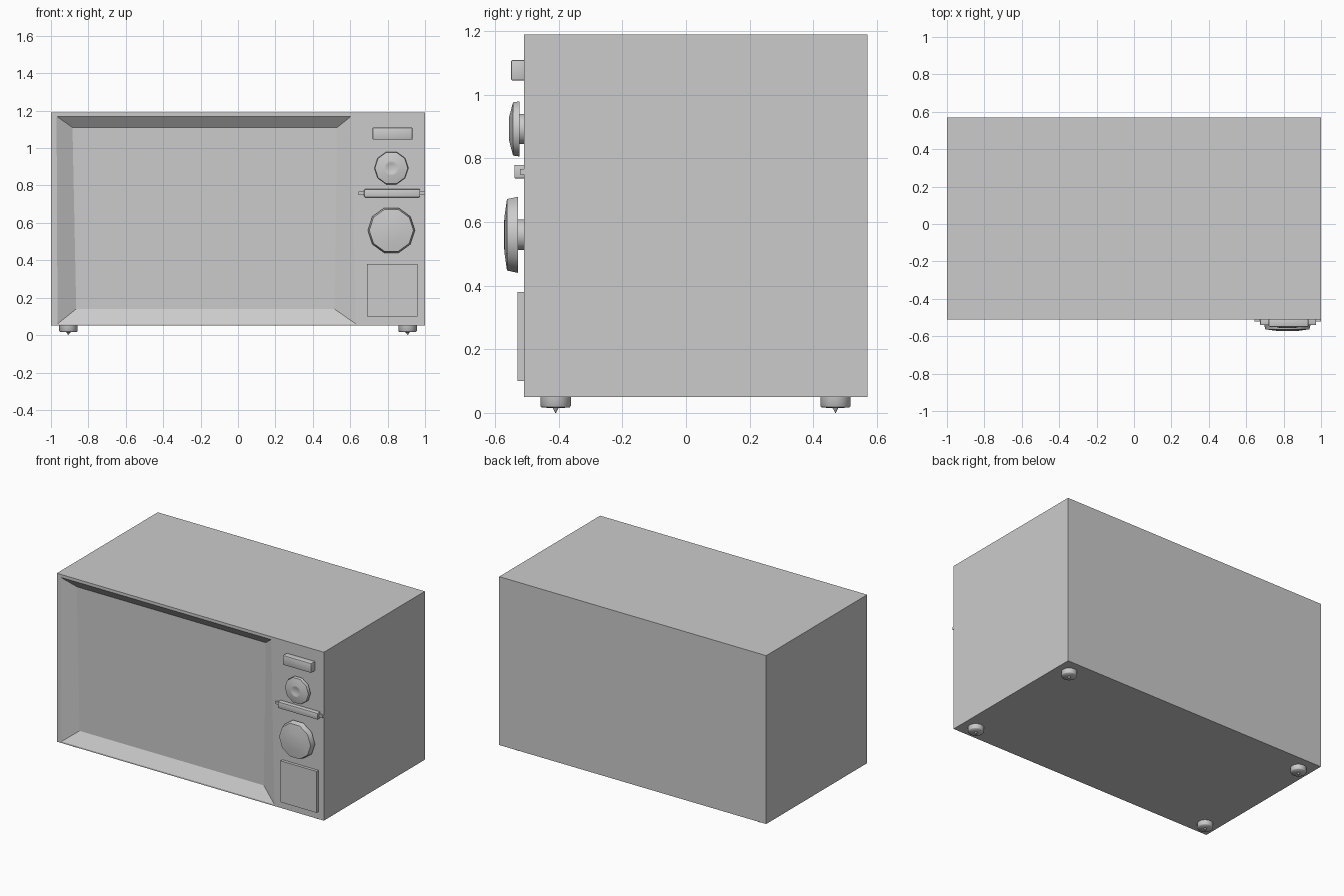
import bpy, bmesh, math
from mathutils import Matrix, Vector

if "Cube" in bpy.data.objects:
    bpy.data.objects.remove(bpy.data.objects["Cube"])

FRONT = -0.51


def finish(name, bm, angle):
    bmesh.ops.recalc_face_normals(bm, faces=bm.faces)
    me = bpy.data.meshes.new(name)
    bm.to_mesh(me)
    bm.free()
    ob = bpy.data.objects.new(name, me)
    bpy.context.collection.objects.link(ob)
    bpy.ops.object.select_all(action='DESELECT')
    ob.select_set(True)
    bpy.context.view_layer.objects.active = ob
    bpy.ops.object.shade_smooth_by_angle(angle=math.radians(angle))
    return ob


def box(name, x, y, z, bevel=0.0):
    bm = bmesh.new()
    size = [b - a for a, b in (x, y, z)]
    mid = [(a + b) / 2 for a, b in (x, y, z)]
    bmesh.ops.create_cube(bm, size=1, matrix=Matrix.Translation(mid) @ Matrix.Diagonal((*size, 1)))
    if bevel:
        bmesh.ops.bevel(bm, geom=bm.edges[:], offset=bevel, segments=2, profile=0.5, affect='EDGES')
    return finish(name, bm, 40)


def lathe(name, profile, sides, matrix, angle=50):
    """Revolve (radius, height) points about local z, capping both ends."""
    bm = bmesh.new()
    rings = [[bm.verts.new(matrix @ Vector((r * math.cos(2 * math.pi * i / sides),
                                            r * math.sin(2 * math.pi * i / sides), h)))
              for i in range(sides)] for r, h in profile]
    for a, b in zip(rings, rings[1:]):
        for i in range(sides):
            j = (i + 1) % sides
            bm.faces.new((a[i], a[j], b[j], b[i]))
    bm.faces.new(rings[0])
    bm.faces.new(rings[-1])
    return finish(name, bm, angle)


# Casing with a slanted, sunken door window in the front
bm = bmesh.new()


def loop(points, y):
    return [bm.verts.new((x, y, z)) for x, z in points]


outline = [(-1, 0.05), (1, 0.05), (1, 1.19), (-1, 1.19)]
back = loop(outline, 0.57)
front = loop(outline, FRONT)
rim = loop([(-0.965, 0.06), (0.63, 0.06), (0.605, 1.17), (-0.97, 1.17)], FRONT)
pane = loop([(-0.865, 0.14), (0.515, 0.14), (0.53, 1.11), (-0.885, 1.11)], FRONT + 0.05)
for a, b in ((back, front), (front, rim), (rim, pane)):
    for i in range(4):
        j = (i + 1) % 4
        bm.faces.new((a[i], a[j], b[j], b[i]))
bm.faces.new(back)
bm.faces.new(pane)
finish("casing", bm, 25)

# Control panel blocks
box("display", (0.72, 0.933), (-0.55, FRONT + 0.01), (1.045, 1.11), 0.005)
box("divider_bar", (0.675, 0.973), (-0.54, FRONT + 0.01), (0.737, 0.78), 0.004)
box("divider_pin", (0.645, 1.0), (-0.522, FRONT + 0.002), (0.75, 0.767))
box("door_button", (0.69, 0.96), (-0.53, FRONT + 0.01), (0.10, 0.38))


# Ten-sided dials; local z points out of the front
def dial(name, z, profile):
    lathe(name, profile, 10,
          Matrix.Translation((0.82, FRONT, z)) @ Matrix.Rotation(math.pi / 2, 4, 'X'))


dial("power_dial", 0.893, [(0.05, -0.01), (0.05, 0.014), (0.091, 0.014), (0.088, 0.034),
                           (0.04, 0.046), (0.033, 0.046), (0.025, 0.042)])
dial("timer_dial", 0.56, [(0.05, -0.01), (0.05, 0.018), (0.126, 0.018), (0.118, 0.053),
                          (0.06, 0.061), (0.02, 0.063)])

# Four round feet with a small tip
for sx, side in ((-1, "left"), (1, "right")):
    for y, end in ((-0.41, "front"), (0.47, "back")):
        lathe(f"{end}_{side}_foot",
              [(0.049, 0.06), (0.049, 0.022), (0.045, 0.017), (0.009, 0.015), (0.001, 0.0)],
              14, Matrix.Translation((sx * 0.907, y, 0)))
